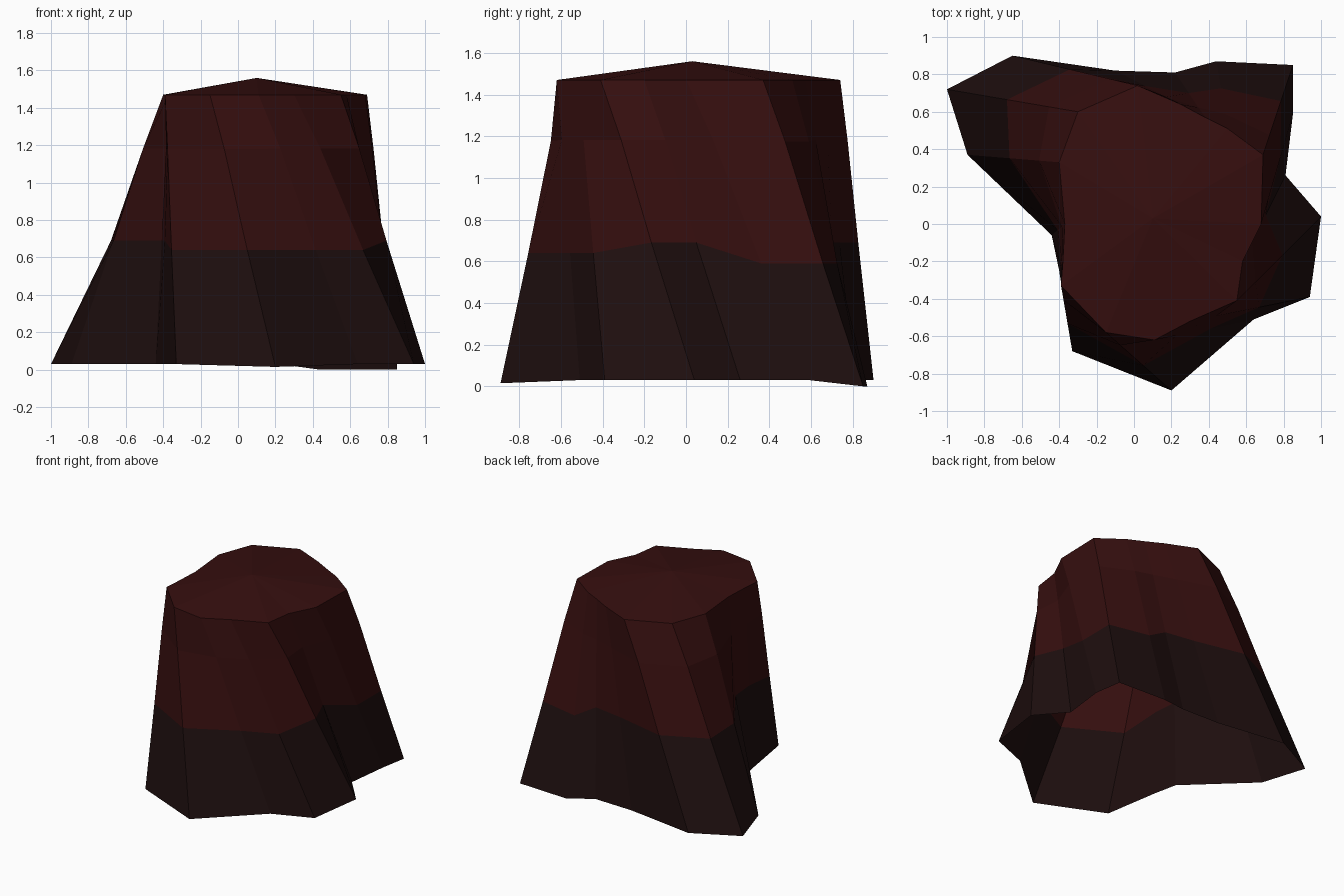
import bpy
import bmesh
from mathutils import Vector

default_cube = bpy.data.objects.get("Cube")
if default_cube:
    bpy.data.objects.remove(default_cube, do_unlink=True)


def make_material(name, colour):
    material = bpy.data.materials.new(name)
    material.use_nodes = True
    material.diffuse_color = colour
    shader = material.node_tree.nodes["Principled BSDF"]
    shader.inputs["Base Color"].default_value = colour
    shader.inputs["Roughness"].default_value = 1
    return material


upper_bark = make_material("red brown wood", (0.036, 0.0045, 0.0045, 1))
lower_bark = make_material("dark damp bark", (0.013, 0.0045, 0.0045, 1))

# Outline of the flared roots, counterclockwise from the front right corner
root_outline = [
    (-.33, -.68), (.2, -.89), (.64, -.51), (.94, -.39), (1, .04), (.81, .26),
    (.85, .59), (.85, .85), (.44, .87), (.22, .81), (-.1, .82), (-.65, .9),
    (-1, .72), (-.89, .37), (-.44, -.06), (-.4, -.25),
]
# Matching outline of the cut top, twisted against the roots
cut_outline = [
    (-.39, -.33), (-.15, -.58), (.11, -.62), (.3, -.52), (.55, -.41), (.58, -.2),
    (.68, 0), (.69, .37), (.5, .51), (.38, .57), (.25, .64), (.02, .74),
    (-.3, .6), (-.4, .33), (-.37, 0), (-.38, -.2),
]
cut_height = 1.47
ground_gap = 0.03
low_root_heights = {1: 0.015, 7: 0, 8: 0}


def seam_height(point):
    """Height of the wavy border between damp bark and wood."""
    if point.x > 0.4 and point.y > 0.5:
        return 0.59
    return 0.64 if point.y < -0.35 else 0.69


# Trunk rings: root rim, colour seam, shoulder, cut rim
rings = [[], [], [], []]
for index, (root, cut) in enumerate(zip(root_outline, cut_outline)):
    bottom = Vector((*root, low_root_heights.get(index, ground_gap)))
    top = Vector((*cut, cut_height))
    seam = bottom.lerp(top, (seam_height(bottom) - bottom.z) / (top.z - bottom.z))
    shoulder = bottom.lerp(top, 0.8)
    inward = bottom.lerp(top, 0.78)
    shoulder.x, shoulder.y = inward.x, inward.y
    for ring, point in zip(rings, (bottom, seam, shoulder, top)):
        ring.append(point)

bm = bmesh.new()
rings = [[bm.verts.new(point) for point in ring] for ring in rings]
count = len(root_outline)

# Bark walls, open underneath, dark below the seam
for level, (low, high) in enumerate(zip(rings, rings[1:])):
    for i in range(count):
        j = (i + 1) % count
        face = bm.faces.new((low[i], low[j], high[j], high[i]))
        face.material_index = 1 if level == 0 else 0

# Shallow pointed cap over the cut
peak = bm.verts.new((0.1, 0.03, 1.56))
for i in range(count):
    bm.faces.new((rings[-1][i], rings[-1][(i + 1) % count], peak))

mesh = bpy.data.meshes.new("tree_stump")
bm.to_mesh(mesh)
bm.free()
mesh.materials.append(upper_bark)
mesh.materials.append(lower_bark)
stump = bpy.data.objects.new("tree_stump", mesh)
bpy.context.collection.objects.link(stump)
